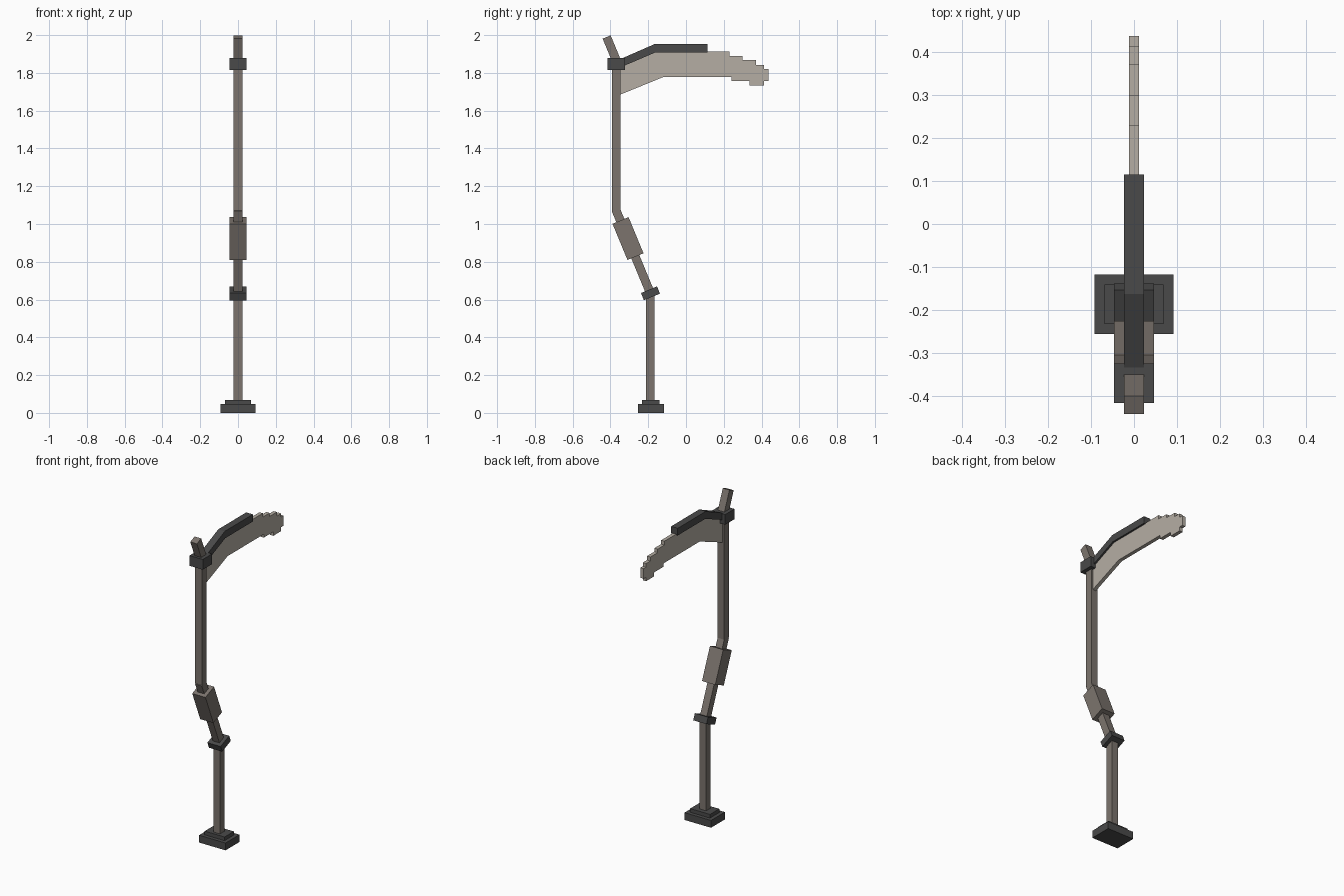
import bpy
import bmesh
from math import radians
from mathutils import Matrix, Vector

cube = bpy.data.objects.get("Cube")
if cube:
    bpy.data.objects.remove(cube, do_unlink=True)


def make_material(name, rgb):
    mat = bpy.data.materials.new(name)
    mat.use_nodes = True
    colour = (*rgb, 1)
    mat.diffuse_color = colour
    mat.node_tree.nodes["Principled BSDF"].inputs["Base Color"].default_value = colour
    return mat


dark = make_material("dark_metal", (0.068, 0.068, 0.068))
wood = make_material("taupe_wood", (0.2, 0.175, 0.155))
bone = make_material("pale_blade", (0.46, 0.42, 0.37))

U = 0.023           # modelling unit shared by all parts
LEAN = radians(22.5)


def finish(name, bm, mat):
    bmesh.ops.recalc_face_normals(bm, faces=bm.faces)
    mesh = bpy.data.meshes.new(name)
    bm.to_mesh(mesh)
    bm.free()
    mesh.materials.append(mat)
    obj = bpy.data.objects.new(name, mesh)
    bpy.context.collection.objects.link(obj)
    return obj


def box(name, mat, y, z, size, lean=0):
    """Box centred on (0, y, z), leaning toward the front by an angle."""
    bm = bmesh.new()
    place = Matrix.Translation((0, y, z)) @ Matrix.Rotation(lean, 4, "X")
    bmesh.ops.create_cube(bm, size=1, matrix=place @ Matrix.Diagonal((*size, 1)))
    return finish(name, bm, mat)


def rod(name, mat, start, end, lean=0):
    """Square rod between two (y, z) points."""
    a, b = Vector(start), Vector(end)
    mid = (a + b) / 2
    return box(name, mat, mid.x, mid.y, (2 * U, 2 * U, (b - a).length), lean)


def slab(name, mat, outline, half):
    """Side outline of (y, z) points extruded across x."""
    bm = bmesh.new()
    face = bm.faces.new([bm.verts.new((-half, y, z)) for y, z in outline])
    out = bmesh.ops.extrude_face_region(bm, geom=[face])
    moved = [g for g in out["geom"] if isinstance(g, bmesh.types.BMVert)]
    bmesh.ops.translate(bm, verts=moved, vec=(2 * half, 0, 0))
    return finish(name, bm, mat)


# Stepped foot
box("foot_plate", dark, -0.186, U, (8 * U, 6 * U, 2 * U))
box("foot_step", dark, -0.186, 2.5 * U, (6 * U, 4 * U, U))

# Bent handle
rod("lower_shaft", wood, (-0.19, 0.06), (-0.19, 0.635))
rod("middle_shaft", wood, (-0.188, 0.632), (-0.372, 1.078), LEAN)
rod("upper_shaft", wood, (-0.37, 1.072), (-0.37, 1.83))
rod("top_spike", wood, (-0.368, 1.864), (-0.42, 1.99), LEAN)
box("grip", wood, -0.307, 0.923, (4 * U, 4 * U, 9 * U), LEAN)

# Collars
box("lower_collar", dark, -0.188, 0.633, (4 * U, 4 * U, 1.8 * U), LEAN)
box("upper_collar", dark, -0.37, 1.847, (4 * U, 4 * U, 2.8 * U))

# Blade with stepped tip, and the dark spine along its back
slab("blade", bone, [
    (-0.36, 1.68), (-0.12, 1.778), (0.24, 1.778), (0.24, 1.757),
    (0.335, 1.757), (0.335, 1.732), (0.413, 1.732), (0.413, 1.757),
    (0.437, 1.757), (0.437, 1.82), (0.413, 1.82), (0.413, 1.843),
    (0.37, 1.843), (0.37, 1.868), (0.298, 1.868), (0.298, 1.89),
    (0.23, 1.89), (0.23, 1.914), (-0.16, 1.914), (-0.36, 1.83),
], U / 2)
slab("blade_spine", dark, [
    (-0.35, 1.828), (-0.16, 1.909), (0.115, 1.909),
    (0.115, 1.954), (-0.163, 1.954), (-0.35, 1.872),
], U)
